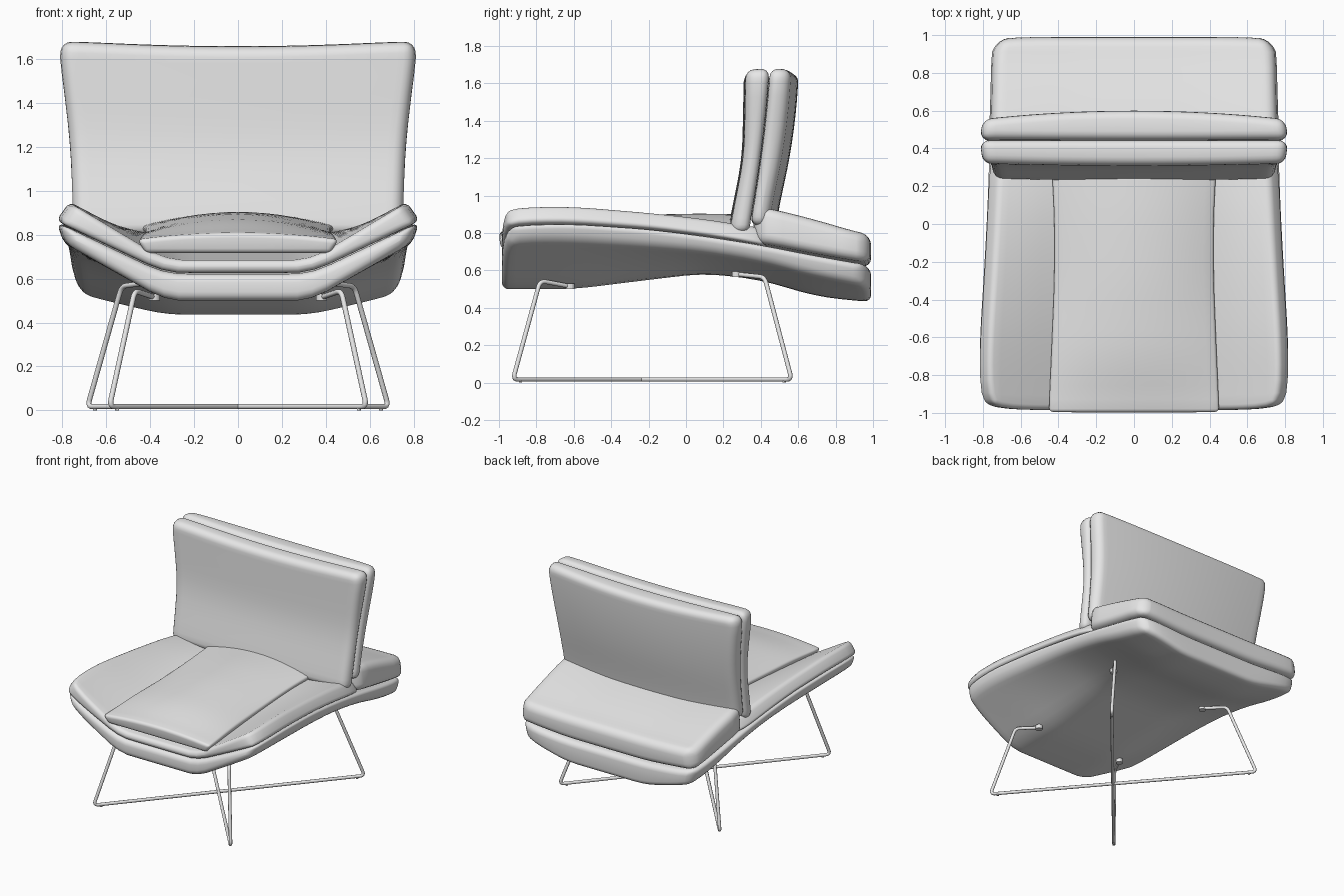
import bpy, bmesh, math
from mathutils import Vector

if "Cube" in bpy.data.objects:
    bpy.data.objects.remove(bpy.data.objects["Cube"])


def material(name, rgb):
    m = bpy.data.materials.new(name)
    m.diffuse_color = (*rgb, 1)
    m.use_nodes = True
    m.node_tree.nodes["Principled BSDF"].inputs["Base Color"].default_value = m.diffuse_color
    return m


FABRIC = material("grey upholstery", (0.8, 0.8, 0.8))


def lerp(rows, t, col):
    t = min(max(t, rows[0][0]), rows[-1][0])
    for a, b in zip(rows, rows[1:]):
        if t <= b[0]:
            f = (t - a[0]) / (b[0] - a[0])
            return a[col] + (b[col] - a[col]) * f


def soft(rows, t, col):
    # smoothed table lookup
    return sum(lerp(rows, t + d, col) for d in (-.1, -.05, 0, .05, .1)) / 5


def slab(name, low, high, nu, nv, bevel):
    """Closed padded slab between two surfaces given over u, v in -1..1."""
    bm = bmesh.new()
    grids = []
    for fn in (low, high):
        grids.append([[bm.verts.new(fn(2 * i / nu - 1, 2 * j / nv - 1))
                       for i in range(nu + 1)] for j in range(nv + 1)])
    for g in grids:
        for j in range(nv):
            for i in range(nu):
                bm.faces.new((g[j][i], g[j][i + 1], g[j + 1][i + 1], g[j + 1][i]))
    rim = ([(0, i) for i in range(nu)] + [(j, nu) for j in range(nv)] +
           [(nv, i) for i in range(nu, 0, -1)] + [(j, 0) for j in range(nv, 0, -1)])
    for a, b in zip(rim, rim[1:] + rim[:1]):
        lo, hi = grids
        bm.faces.new((lo[a[0]][a[1]], lo[b[0]][b[1]], hi[b[0]][b[1]], hi[a[0]][a[1]]))
    bmesh.ops.recalc_face_normals(bm, faces=bm.faces)
    for f in bm.faces:
        f.smooth = True
    me = bpy.data.meshes.new(name)
    bm.to_mesh(me)
    bm.free()
    me.materials.append(FABRIC)
    ob = bpy.data.objects.new(name, me)
    bpy.context.collection.objects.link(ob)
    b = ob.modifiers.new("rounded rim", 'BEVEL')
    b.width, b.segments = bevel, 4
    b.limit_method, b.angle_limit = 'ANGLE', math.radians(42)
    return ob


# seat rows: y, half width, bottom centre/edge, seam centre/edge, top centre/edge
SEAT = [(-.985, .835, .50, .77, .62, .86, .68, .95),
        (-.6, .825, .50, .76, .63, .86, .72, .95),
        (-.2, .80, .55, .73, .67, .83, .76, .915),
        (.1, .785, .585, .70, .70, .79, .79, .88),
        (.4, .775, .55, .65, .69, .74, .80, .83),
        (.7, .765, .46, .57, .64, .68, .80, .80),
        (.99, .76, .43, .52, .60, .63, .76, .76)]
REAR = [(.36, .93, .955), (.65, .87, .885), (.99, .775, .785)]


def seat_surface(y0, y1, col, inset=0, lift=0, rows=SEAT, crown=0):
    def fn(u, v):
        k = 1 - .045 * (u * v) ** 8
        y = (y0 + y1) / 2 + (y1 - y0) / 2 * v * k
        w = soft(SEAT, y, 1) - inset
        x = u * w * k
        c, e = soft(rows, y, col), soft(rows, y, col + 1)
        f = sum(max(0, (abs(x) + d - .33) / (w - .33)) for d in (-.06, 0, .06)) / 3
        return x, y, c + (e - c) * f + lift + crown * (1 - v ** 4) * (1 - u ** 4)
    return fn


# seat: lower shell, front pad with wings, rear pad
slab("seat_shell", seat_surface(-.985, .99, 2, .03), seat_surface(-.985, .99, 4),
     24, 26, .045)
slab("front_seat_pad", seat_surface(-.985, .45, 4, 0, .005),
     seat_surface(-.985, .45, 6, .06), 24, 18, .028)
slab("rear_seat_pad", seat_surface(.36, .99, 4, .0, .012),
     seat_surface(.36, .99, 1, .02, 0, REAR), 20, 8, .05)

# loose centre cushion: y, half width, bottom, edge top, crown top
CUSH = [(-1, .46, .715, .775, .80), (-.7, .445, .72, .80, .865), (-.3, .43, .75, .81, .895),
        (.05, .43, .77, .83, .905), (.3, .445, .78, .84, .90)]


def cushion(top):
    def fn(u, v):
        y = -.35 + .65 * v
        x = u * soft(CUSH, y, 1)
        e = soft(CUSH, y, 3)
        if top:
            return x, y, e + (soft(CUSH, y, 4) - e) * (1 - u * u)
        return x * .92, y + .012, soft(CUSH, y, 2)
    return fn


slab("centre_cushion", cushion(False), cushion(True), 14, 18, .022)

# backrest rows: z, half width, front y, seam y, back y
BACK = [(.78, .755, .215, .33, .47), (.95, .76, .25, .36, .50), (1.2, .77, .30, .40, .555),
        (1.45, .80, .305, .43, .59), (1.69, .835, .31, .45, .605)]


def back_surface(col, inset, bow, z0):
    def fn(u, v):
        k = 1 - .02 * (u * max(v, 0)) ** 8
        t = (v * k + 1) / 2
        z = z0 + (1.66 - z0) * t
        w = soft(BACK, z, 1) - inset
        x = u * w * k
        y = soft(BACK, z, col) + bow * u * u
        return x, y, z + .03 * t * u * u - inset * max(v, 0) ** 6 * .5
    return fn


slab("backrest_front", back_surface(2, .015, .012, .80), back_surface(3, 0, 0, .80),
     20, 11, .05)
slab("backrest_rear", back_surface(3, 0, .004, .84), back_surface(4, .015, -.045, .84),
     20, 11, .048)


# wire base
def rounded(pts, r=.035):
    pts = [Vector(p) for p in pts]
    out = [pts[0]]
    for a, b, c in zip(pts, pts[1:], pts[2:]):
        p, q = b + (a - b).normalized() * r, b + (c - b).normalized() * r
        for i in range(6):
            t = i / 5
            out.append(p * (1 - t) ** 2 + b * 2 * t * (1 - t) + q * t * t)
    return out + [pts[-1]]


def wire(name, pts, radius):
    cu = bpy.data.curves.new(name, 'CURVE')
    cu.dimensions = '3D'
    cu.bevel_depth, cu.bevel_resolution, cu.use_fill_caps = radius, 3, True
    sp = cu.splines.new('POLY')
    sp.points.add(len(pts) - 1)
    for q, p in zip(sp.points, pts):
        q.co = (*p, 1)
    sp.use_smooth = True
    cu.materials.append(FABRIC)
    ob = bpy.data.objects.new(name, cu)
    bpy.context.collection.objects.link(ob)


def disc(name, loc, r, h):
    bpy.ops.mesh.primitive_cylinder_add(vertices=16, radius=r, depth=h, location=loc)
    ob = bpy.context.object
    ob.name = name
    ob.data.materials.append(FABRIC)


for s, side in ((1, "a"), (-1, "b")):
    path = [(-.38 * s, -.62, .515), (-.47 * s, -.78, .545), (-.585 * s, -.925, .017),
            (.685 * s, .565, .017), (.53 * s, .42, .565), (.42 * s, .27, .58)]
    wire("leg_frame_" + side, rounded(path), .012)
    # mounting plates and floor glides
    for i in (0, 5):
        disc("mounting_plate_" + side, path[i], .025, .03)
    for x, y in ((-.55, -.885), (.65, .525)):
        disc("floor_glide_" + side, (x * s, y, .006), .009, .012)
